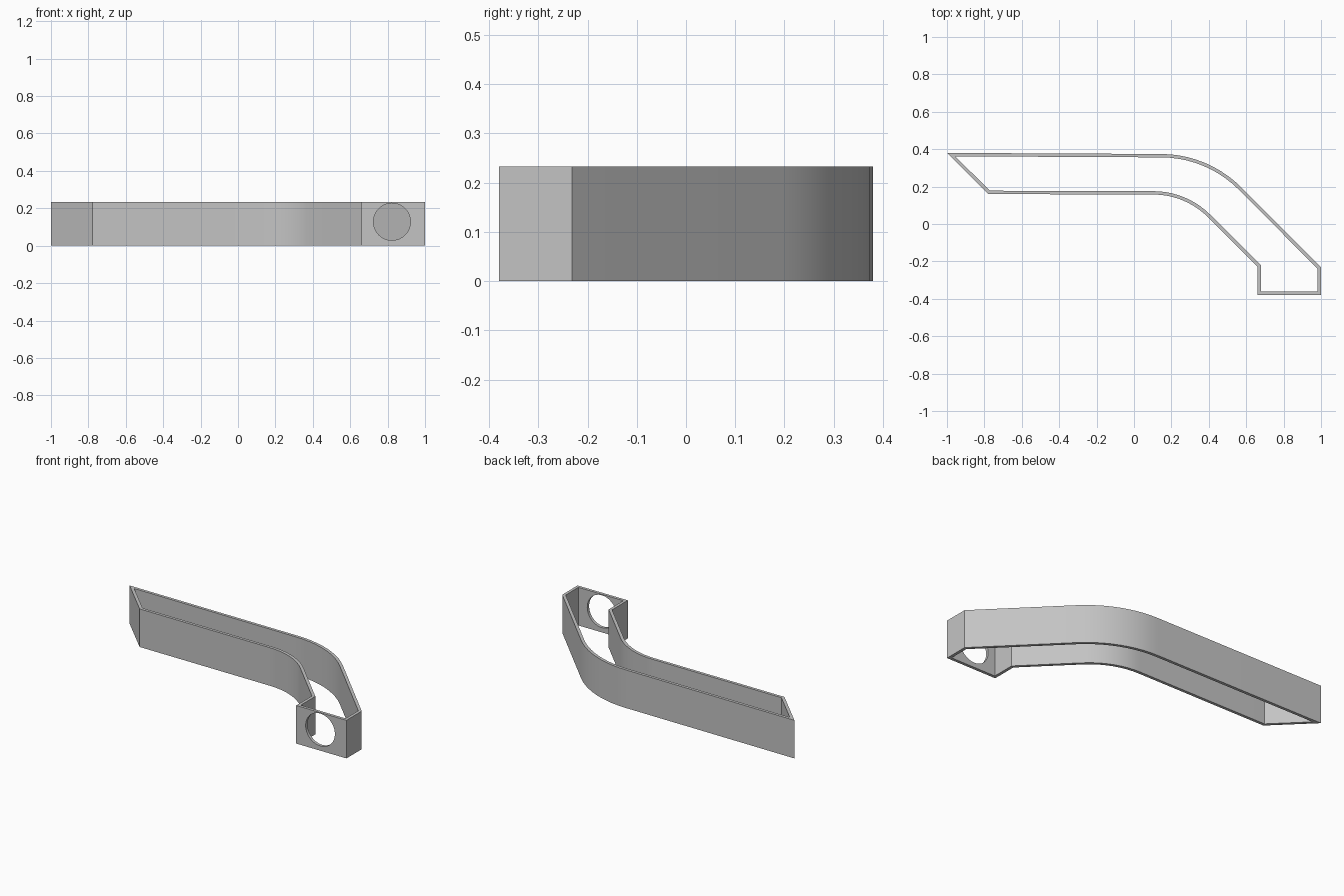
import bpy
import bmesh
import math
from mathutils import Vector

HEIGHT = 0.233
WALL = 0.018
ARC_STEPS = 10

if "Cube" in bpy.data.objects:
    bpy.data.objects.remove(bpy.data.objects["Cube"])

grey = bpy.data.materials.new("plain grey")
grey.use_nodes = True
colour = (0.55, 0.55, 0.55, 1)
grey.diffuse_color = colour
grey.node_tree.nodes["Principled BSDF"].inputs["Base Color"].default_value = colour


def rounded(before, corner, after, tangent):
    """Points of the arc that rounds a corner, touching both sides."""
    c = Vector(corner)
    a = (Vector(before) - c).normalized()
    b = (Vector(after) - c).normalized()
    half = a.angle(b) / 2
    radius = tangent * math.tan(half)
    centre = c + (a + b).normalized() * (tangent / math.cos(half))
    start, end = c + a * tangent - centre, c + b * tangent - centre
    sweep = start.angle(end)
    points = []
    for i in range(ARC_STEPS + 1):
        t = i / ARC_STEPS
        p = (start * math.sin((1 - t) * sweep) + end * math.sin(t * sweep)) / math.sin(sweep)
        points.append(centre + p.normalized() * radius)
    return points


def inset(points, distance):
    """Mitred inward offset of a clockwise outline."""
    result = []
    for i, p in enumerate(points):
        d1 = (p - points[i - 1]).normalized()
        d2 = (points[(i + 1) % len(points)] - p).normalized()
        n1, n2 = Vector((d1.y, -d1.x)), Vector((d2.y, -d2.x))
        result.append(p + (n1 + n2) * distance / (1 + n1.dot(n2)))
    return result


# Plan outline, clockwise from the pointed end
tip, outer_bend, end_back = (-1, 0.38), (0.397, 0.373), (1, -0.232)
neck, inner_bend, heel = (0.66, -0.228), (0.275, 0.157), (-0.778, 0.16)
outline = [Vector(tip)]
outline += rounded(tip, outer_bend, end_back, 0.25)
outline += [Vector(p) for p in (end_back, (1, -0.38), (0.66, -0.38), neck)]
outline += rounded(neck, inner_bend, heel, 0.17)
outline.append(Vector(heel))

# Thin wall, open at the top and bottom
bm = bmesh.new()
rings = [[bm.verts.new((p.x, p.y, z)) for p in loop]
         for loop, z in ((outline, 0), (outline, HEIGHT),
                         (inset(outline, WALL), HEIGHT), (inset(outline, WALL), 0))]
for r, ring in enumerate(rings):
    following = rings[(r + 1) % len(rings)]
    for i in range(len(ring)):
        j = (i + 1) % len(ring)
        bm.faces.new((ring[i], ring[j], following[j], following[i]))
bmesh.ops.recalc_face_normals(bm, faces=bm.faces)
mesh = bpy.data.meshes.new("channel_wall")
bm.to_mesh(mesh)
bm.free()
mesh.materials.append(grey)
wall = bpy.data.objects.new("channel_wall", mesh)
bpy.context.collection.objects.link(wall)

# Round opening through the end wall
bpy.ops.mesh.primitive_cylinder_add(vertices=64, radius=0.099, depth=0.1,
                                    location=(0.823, -0.38, 0.128),
                                    rotation=(math.pi / 2, 0, 0))
cutter = bpy.context.object
cutter.name = "opening_cutter"
cutter.hide_render = True
cutter.data.materials.append(grey)

bpy.ops.object.select_all(action="DESELECT")
wall.select_set(True)
bpy.context.view_layer.objects.active = wall
cut = wall.modifiers.new("opening", "BOOLEAN")
cut.operation = "DIFFERENCE"
cut.solver = "EXACT"
cut.object = cutter
bpy.ops.object.modifier_apply(modifier=cut.name)
bpy.data.objects.remove(cutter)
bpy.ops.object.shade_smooth_by_angle(angle=math.radians(30))
